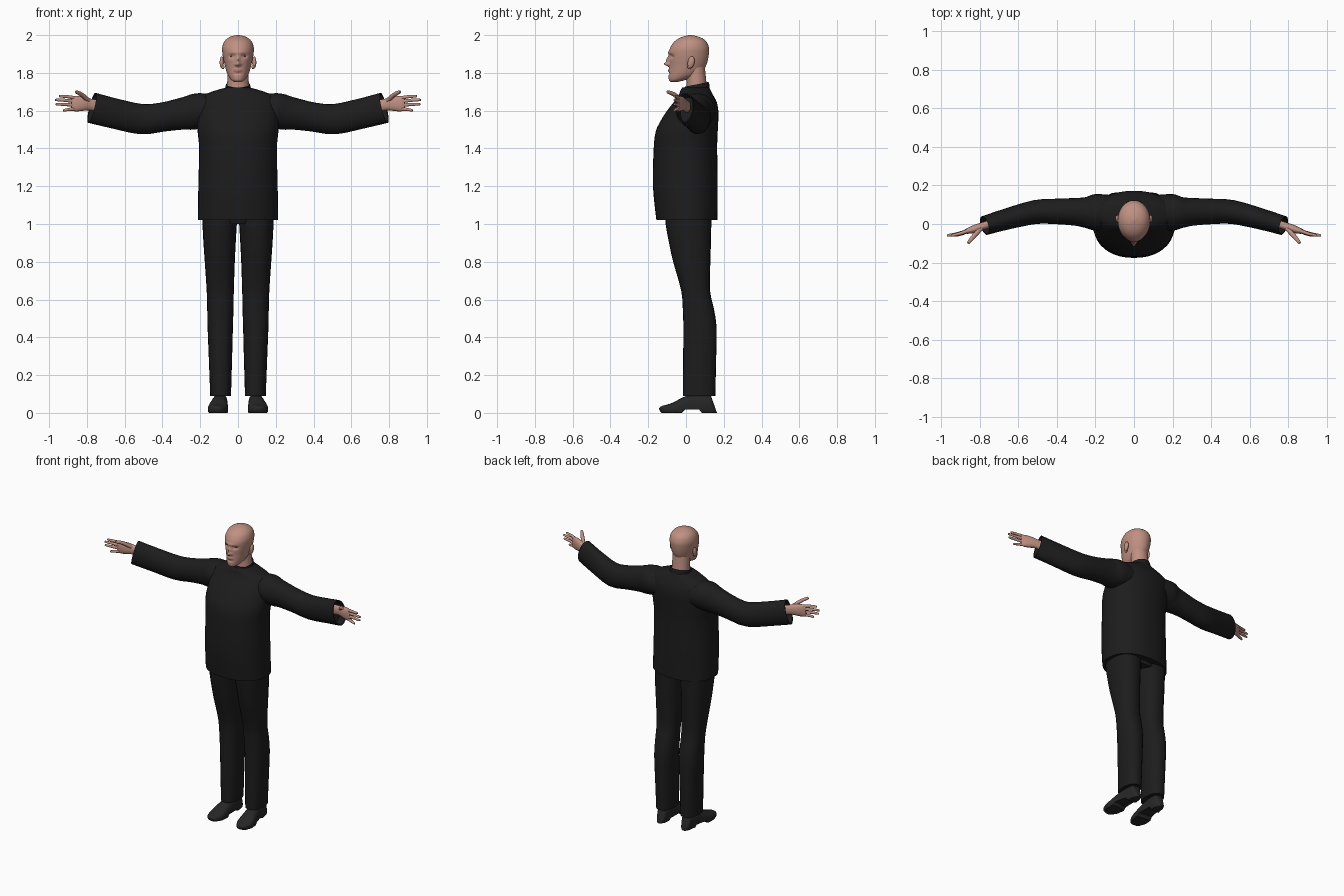
import bpy, bmesh, math
from mathutils import Vector

if "Cube" in bpy.data.objects:
    bpy.data.objects.remove(bpy.data.objects["Cube"])


def material(name, rgb):
    m = bpy.data.materials.new(name)
    m.diffuse_color = (*rgb, 1)
    m.use_nodes = True
    m.node_tree.nodes["Principled BSDF"].inputs["Base Color"].default_value = m.diffuse_color
    return m


SKIN = material("skin", (0.52, 0.28, 0.22))
LIP = material("lips", (0.42, 0.19, 0.16))
EYE = material("eye_brown", (0.10, 0.05, 0.04))
CLOTH = material("black_cloth", (0.012, 0.012, 0.012))
LEATHER = material("black_leather", (0.020, 0.020, 0.020))


def smooth_rings(rings, steps):
    """Catmull-Rom interpolation of ring tuples."""
    out = []
    for i in range(len(rings) - 1):
        p0, p1 = rings[max(i - 1, 0)], rings[i]
        p2, p3 = rings[i + 1], rings[min(i + 2, len(rings) - 1)]
        for s in range(steps):
            t = s / steps
            out.append(tuple(
                0.5 * (2 * b + (c - a) * t + (2 * a - 5 * b + 4 * c - d) * t * t
                       + (3 * b - a - 3 * c + d) * t ** 3)
                for a, b, c, d in zip(p0, p1, p2, p3)))
    return out + [rings[-1]]


def finish(obj, mat, mirror=False, angle=50):
    obj.data.materials.append(mat)
    bpy.ops.object.select_all(action='DESELECT')
    obj.select_set(True)
    bpy.context.view_layer.objects.active = obj
    bpy.ops.object.shade_smooth_by_angle(angle=math.radians(angle))
    if mirror:
        m = obj.modifiers.new("mirror", 'MIRROR')
        m.use_mirror_merge = False
    return obj


def loft(name, rings, mat, upright=False, n=24, steps=3, power=2.0,
         mirror=False, shape=None, extra=(), angle=50, caps=True):
    """Skin through rings (x, y, z, half width, half depth)."""
    rings = smooth_rings(rings, steps) + list(extra)
    bm = bmesh.new()
    loops = []
    for i, (x, y, z, a, b) in enumerate(rings):
        if upright:
            u, v = Vector((1, 0, 0)), Vector((0, 1, 0))
        else:
            j = min(i, len(rings) - len(extra) - 1)
            p = Vector(rings[max(j - 1, 0)][:3])
            q = Vector(rings[min(j + 1, len(rings) - len(extra) - 1)][:3])
            t = (q - p).normalized()
            u = Vector((0, 0, 1)).cross(t).normalized()
            v = t.cross(u)
        loop = []
        for k in range(n):
            ang = math.tau * k / n
            c, s = math.cos(ang), math.sin(ang)
            co = (Vector((x, y, z))
                  + u * a * math.copysign(abs(c) ** (2 / power), c)
                  + v * b * math.copysign(abs(s) ** (2 / power), s))
            loop.append(bm.verts.new(shape(co) if shape else co))
        loops.append(loop)
    for r, s in zip(loops, loops[1:]):
        for k in range(n):
            bm.faces.new((r[k], r[(k + 1) % n], s[(k + 1) % n], s[k]))
    if caps:
        bm.faces.new(loops[0])
        bm.faces.new(loops[-1])
    bmesh.ops.recalc_face_normals(bm, faces=bm.faces)
    me = bpy.data.meshes.new(name)
    bm.to_mesh(me)
    bm.free()
    obj = bpy.data.objects.new(name, me)
    bpy.context.collection.objects.link(obj)
    return finish(obj, mat, mirror, angle)


def slab(z, x0, x1, y0, y1):
    """Horizontal ring from its extents."""
    return ((x0 + x1) / 2, (y0 + y1) / 2, z, (x1 - x0) / 2, (y1 - y0) / 2)


def ball(name, loc, scale, mat, tilt=0):
    bpy.ops.mesh.primitive_uv_sphere_add(segments=20, ring_count=12, location=loc,
                                         rotation=(tilt, 0, 0))
    o = bpy.context.object
    o.name, o.scale = name, scale
    bpy.ops.object.transform_apply(location=True, rotation=True, scale=True)
    return finish(o, mat, True)


# shirt body
torso = [(1.022, .213, -.157, .166), (1.2, .21, -.175, .168), (1.4, .206, -.171, .165),
         (1.49, .214, -.16, .168), (1.55, .215, -.132, .171), (1.60, .213, -.10, .171),
         (1.645, .207, -.065, .163), (1.68, .185, -.04, .145), (1.705, .125, -.03, .132),
         (1.722, .065, -.02, .124)]
loft("shirt_body", [slab(z, -h, h, a, b) for z, h, a, b in torso], CLOTH,
     upright=True, n=40, power=2.2)

# sleeves with a recessed cuff opening
loft("sleeve", [(.12, .06, 1.60, .09, .085), (.20, .06, 1.60, .095, .093),
                (.25, .06, 1.59, .08, .092), (.30, .063, 1.583, .072, .084),
                (.40, .065, 1.566, .066, .077), (.51, .062, 1.555, .062, .08),
                (.65, .028, 1.584, .055, .08), (.774, -.008, 1.615, .05, .082)],
     CLOTH, mirror=True,
     extra=[(.772, -.008, 1.615, .044, .075), (.72, .008, 1.602, .04, .07)])


# collar, higher at the back, notched in front
def collar_shape(co):
    if co.z > 1.72:
        co.z += 0.2 * (co.y - .05)
        if co.y < .03:
            co.z -= max(0, .03 - abs(co.x)) * .9
    return co


loft("collar", [slab(1.69, -.075, .075, -.028, .132), slab(1.715, -.068, .068, -.022, .126),
                slab(1.738, -.064, .064, -.016, .12)],
     CLOTH, upright=True, n=40, shape=collar_shape, caps=False)

# trousers
leg = [(1.06, .0, .19, -.11, .135), (1.0, .006, .188, -.108, .134), (.9, .012, .183, -.09, .132),
       (.8, .017, .176, -.068, .129), (.65, .022, .166, -.026, .127), (.55, .024, .163, -.017, .148),
       (.45, .027, .161, -.014, .162), (.3, .031, .155, -.015, .16), (.09, .037, .147, -.017, .155)]
loft("trouser_leg", [slab(*r) for r in leg], CLOTH, upright=True, power=2.3, mirror=True)
loft("trouser_seat", [slab(1.0, -.13, .13, -.09, .12), slab(1.06, -.19, .19, -.11, .135)],
     CLOTH, upright=True)


# shoes: flat sole, raised arch, heel
def sole(co):
    floor = .018 if -.02 < co.y < .082 else 0
    co.z = max(co.z, floor)
    return co


loft("shoe", [(.115, -.137, .014, .014, .010), (.113, -.125, .017, .034, .020),
              (.108, -.08, .018, .052, .032), (.103, -.03, .020, .051, .053),
              (.097, .03, .030, .043, .066), (.093, .09, .040, .038, .062),
              (.092, .135, .042, .031, .055), (.092, .148, .045, .018, .045)],
     LEATHER, steps=4, power=2.6, mirror=True, shape=sole, angle=40)

# hands
loft("palm", [(.73, .005, 1.622, .020, .032), (.78, -.010, 1.632, .020, .031),
              (.82, -.024, 1.637, .021, .038), (.86, -.036, 1.637, .015, .041),
              (.882, -.041, 1.637, .008, .036)],
     SKIN, power=2.3, mirror=True, n=20)


def finger(name, base, mid, tip, r):
    end = Vector(tip) + (Vector(tip) - Vector(mid)).normalized() * r * .5
    loft(name, [(*base, r * 1.1, r * 1.1), (*mid, r, r), (*tip, r * .75, r * .75),
                (*end, r * .25, r * .25)], SKIN, n=10, mirror=True)


fingers = [("index_finger", 1.667, .943, 1.677), ("middle_finger", 1.648, .963, 1.657),
           ("ring_finger", 1.627, .960, 1.634), ("little_finger", 1.608, .922, 1.602)]
for name, z0, x1, z1 in fingers:
    finger(name, (.86, -.035, z0), ((.86 + x1) / 2, -.05, (z0 + z1) / 2 + .002),
           (x1, -.059, z1), .0088)
finger("thumb", (.79, -.02, 1.652), (.828, -.062, 1.685), (.856, -.095, 1.699), .0115)

# neck
loft("neck", [slab(1.68, -.060, .060, .0, .118), slab(1.75, -.057, .057, .004, .108),
              slab(1.83, -.056, .056, .0, .10)], SKIN, upright=True, n=32)

# head, with facial relief pushed along the front by soft bumps: x, z, width, height, amount
BUMPS = [(0, 1.846, .011, .010, .026), (0, 1.868, .009, .018, .015),
         (.033, 1.888, .015, .010, -.012), (-.033, 1.888, .015, .010, -.012),
         (0, 1.908, .042, .009, .005), (0, 1.812, .018, .007, .006),
         (0, 1.796, .020, .005, -.005), (.014, 1.844, .006, .006, .007),
         (-.014, 1.844, .006, .006, .007)]


def face(co):
    if co.y < 0:
        d = sum(h * math.exp(-((co.x - x) / w) ** 2 - ((co.z - z) / t) ** 2)
                for x, z, w, t, h in BUMPS)
        co.y -= d
    return co


skull = [(1.752, .018, -.080, -.045), (1.763, .036, -.090, .0), (1.785, .052, -.092, .06),
         (1.81, .062, -.090, .09), (1.84, .070, -.089, .107), (1.87, .077, -.090, .116),
         (1.90, .082, -.090, .121), (1.93, .084, -.085, .122), (1.96, .076, -.067, .112),
         (1.98, .060, -.043, .092), (1.993, .037, -.014, .062), (2.0, .008, .015, .032)]
head = loft("head", [slab(z, -h, h, a, b) for z, h, a, b in skull], SKIN, upright=True,
            n=80, steps=6, shape=face, angle=80)
head.data.materials.append(LIP)
for p in head.data.polygons:
    c = p.center
    if c.y < 0 and abs(c.z - 1.812) < .006 and abs(c.x) < .022:
        p.material_index = 1

# eyes and ears
ball("eye", (.033, -.0655, 1.888), (.010, .006, .004), EYE)
ball("ear", (.086, .027, 1.856), (.011, .018, .032), SKIN, tilt=-.2)
ball("ear_lobe", (.080, .018, 1.832), (.009, .010, .012), SKIN)
